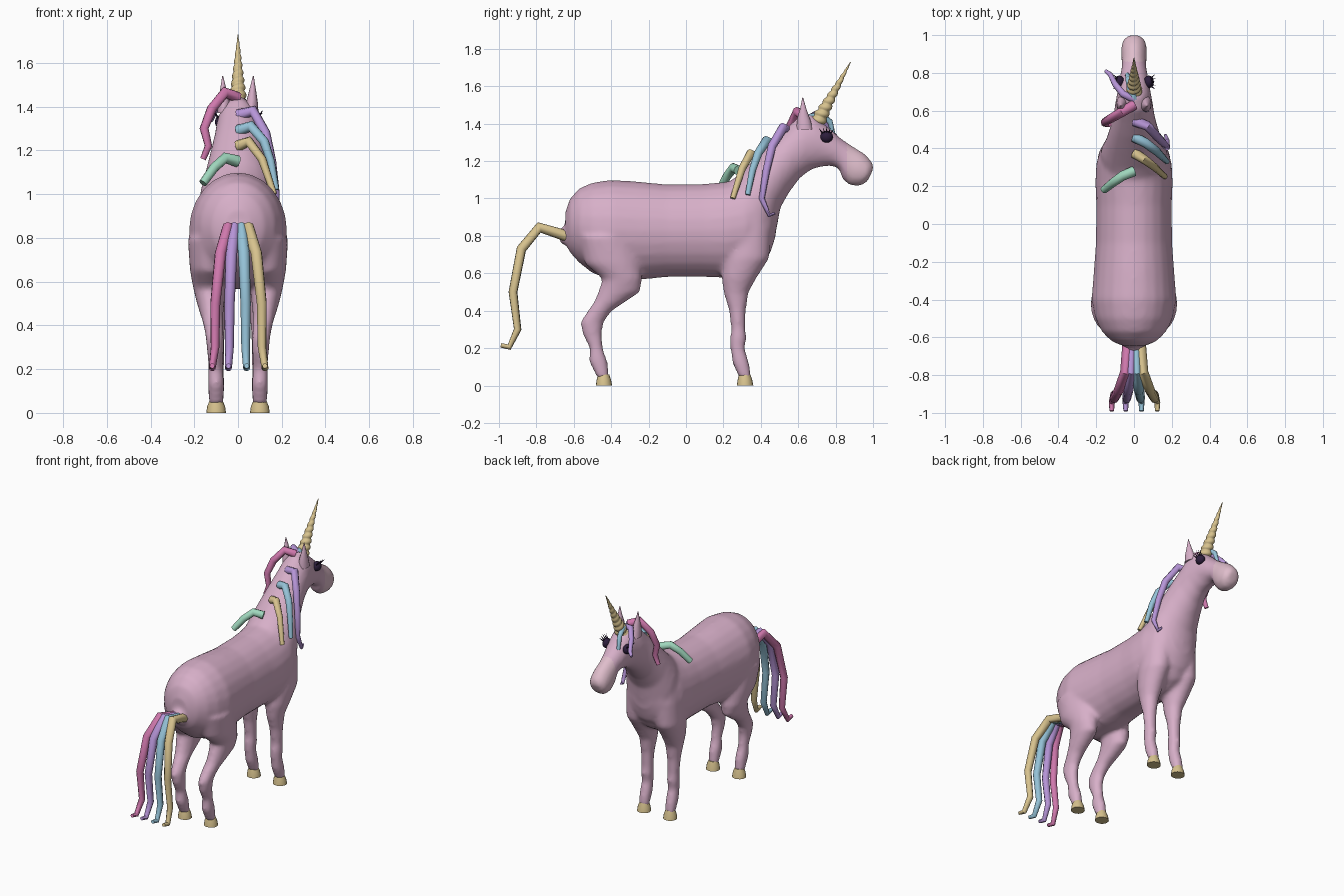
import bpy, bmesh, math
from mathutils import Vector

if "Cube" in bpy.data.objects:
    bpy.data.objects.remove(bpy.data.objects["Cube"])

COLORS = {
    "coat_pink": (.68, .43, .58), "muzzle_pink": (.74, .51, .60),
    "horn_gold": (.68, .54, .27), "hair_magenta": (.63, .19, .42),
    "hair_purple": (.47, .30, .68), "hair_blue": (.30, .54, .68),
    "hair_green": (.35, .68, .51), "eye_dark": (.026, .013, .045),
}
MATS = {}
for name, c in COLORS.items():
    MATS[name] = bpy.data.materials.new(name)
    MATS[name].diffuse_color = (*c, 1)


def add_object(name, bm, mat, angle=40):
    """Turn a bmesh into a smooth-shaded object."""
    bmesh.ops.recalc_face_normals(bm, faces=bm.faces)
    me = bpy.data.meshes.new(name)
    bm.to_mesh(me)
    bm.free()
    ob = bpy.data.objects.new(name, me)
    bpy.context.collection.objects.link(ob)
    me.materials.append(MATS[mat])
    bpy.ops.object.select_all(action='DESELECT')
    ob.select_set(True)
    bpy.context.view_layer.objects.active = ob
    bpy.ops.object.shade_smooth_by_angle(angle=math.radians(angle))
    return ob


def skin(bm, rings):
    """Bridge rings of points into a closed tube."""
    vs = [[bm.verts.new(p) for p in r] for r in rings]
    n = len(vs[0])
    for a, b in zip(vs, vs[1:]):
        for i in range(n):
            bm.faces.new((a[i], a[(i + 1) % n], b[(i + 1) % n], b[i]))
    bm.faces.new(vs[0][::-1])
    bm.faces.new(vs[-1])


def loft(bm, sections, x=0, n=24):
    """Each section: (y, z) of one edge, (y, z) of the opposite edge, half width, x offset."""
    rings = []
    for y0, z0, y1, z1, rx, dx in sections:
        a, b = Vector((x + dx, y0, z0)), Vector((x + dx, y1, z1))
        c, h, s = (a + b) / 2, (a - b) / 2, Vector((rx, 0, 0))
        rings.append([c + h * math.cos(t) + s * math.sin(t)
                      for t in (2 * math.pi * i / n for i in range(n))])
    skin(bm, rings)


def cone_mesh(bm, base, tip, r, n=8):
    base, tip = Vector(base), Vector(tip)
    q = (tip - base).to_track_quat('Z', 'Y')
    ring = lambda c, k: [c + q @ Vector((k * math.cos(t), k * math.sin(t), 0))
                         for t in (2 * math.pi * i / n for i in range(n))]
    skin(bm, [ring(base, r), ring(tip, r * .06)])


# Body: torso, neck with head, and legs fused into one skin
bm = bmesh.new()
torso = [(-.645, .93, .76, .06), (-.62, 1.0, .71, .12), (-.57, 1.055, .655, .17),
         (-.5, 1.085, .60, .205), (-.4, 1.1, .565, .225), (-.25, 1.09, .565, .213),
         (-.1, 1.075, .58, .202), (.1, 1.078, .58, .2), (.22, 1.09, .575, .205),
         (.32, 1.12, .585, .2), (.4, 1.12, .63, .175), (.455, 1.05, .72, .13),
         (.48, .97, .8, .07)]
loft(bm, [(y, zt, y, zb, w, 0) for y, zt, zb, w in torso])
neck_head = [(.22, 1.08, .45, .70, .185), (.29, 1.135, .485, .84, .175),
             (.37, 1.215, .505, .95, .15), (.46, 1.305, .55, 1.03, .128),
             (.53, 1.37, .61, 1.11, .11), (.60, 1.435, .67, 1.155, .1),
             (.67, 1.45, .73, 1.17, .088), (.75, 1.39, .775, 1.175, .078),
             (.83, 1.32, .82, 1.16, .066), (.89, 1.28, .835, 1.105, .066),
             (.955, 1.24, .875, 1.07, .07), (.992, 1.20, .93, 1.065, .063),
             (1.005, 1.165, .97, 1.09, .04)]
loft(bm, [(*s, 0) for s in neck_head])
loft(bm, [(-.6, .87, -.6, .74, .06, 0), (-.675, .84, -.675, .76, .04, 0)])
# Leg sections: height, back y, front y, half width, x offset
hind_leg = [(.80, -.58, -.28, .11, .12), (.65, -.54, -.24, .095, .125),
            (.57, -.445, -.235, .075, .13), (.5, -.47, -.245, .063, .125),
            (.45, -.49, -.32, .053, .12), (.4, -.525, -.395, .046, .112),
            (.34, -.565, -.44, .041, .106), (.28, -.555, -.45, .038, .103),
            (.2, -.515, -.445, .034, .103), (.13, -.52, -.42, .038, .1),
            (.04, -.475, -.41, .034, .1)]
fore_leg = [(.85, .22, .46, .1, .09), (.68, .2, .445, .085, .11),
            (.58, .19, .38, .072, .105), (.5, .2, .335, .055, .1),
            (.4, .23, .32, .043, .1), (.3, .242, .318, .039, .1),
            (.25, .235, .325, .04, .1), (.2, .237, .313, .036, .1),
            (.12, .248, .338, .039, .1), (.04, .285, .35, .034, .1)]
for side in (-1, 1):
    for leg in (hind_leg, fore_leg):
        loft(bm, [(y0, z, y1, z, w, side * dx) for z, y0, y1, w, dx in leg])
raw = add_object("body_raw", bm, "coat_pink")
remesh = raw.modifiers.new("fuse", 'REMESH')
remesh.mode = 'VOXEL'
remesh.voxel_size = .014
smooth = raw.modifiers.new("soften", 'SMOOTH')
smooth.factor, smooth.iterations = .5, 7
bpy.context.view_layer.update()
fused = bpy.data.meshes.new_from_object(raw.evaluated_get(bpy.context.evaluated_depsgraph_get()))
bm = bmesh.new()
bm.from_mesh(fused)
bpy.data.objects.remove(raw)
body = add_object("body", bm, "coat_pink", 180)
body.data.materials.clear()
body.data.materials.append(MATS["coat_pink"])
body.data.materials.append(MATS["muzzle_pink"])
for p in body.data.polygons:            # paler muzzle
    p.material_index = int(p.center.y > .86)

# Hooves
for side, tag in ((-1, "left"), (1, "right")):
    for part, y0, y1 in (("hind", -.482, -.395), ("fore", .272, .36)):
        bm = bmesh.new()
        loft(bm, [(y0, 0, y1, 0, .045, 0), (y0 + .004, .03, y1 - .006, .03, .041, 0),
                  (y0 + .012, .06, y1 - .016, .06, .028, 0)], side * .1, 16)
        add_object(f"{part}_hoof_{tag}", bm, "horn_gold")

    # Ears
    bm = bmesh.new()
    loft(bm, [(.59, 1.37, .68, 1.37, .032, .062), (.595, 1.43, .665, 1.42, .026, .064),
              (.61, 1.48, .645, 1.475, .015, .067),
              (.622, 1.54, .626, 1.54, .002, .07)] if side > 0 else
             [(.59, 1.37, .68, 1.37, .032, -.062), (.595, 1.43, .665, 1.42, .026, -.064),
              (.61, 1.48, .645, 1.475, .015, -.067),
              (.622, 1.54, .626, 1.54, .002, -.07)], 0, 12)
    add_object(f"ear_{tag}", bm, "coat_pink")

    # Eyes with lashes
    bm = bmesh.new()
    bmesh.ops.create_uvsphere(bm, u_segments=20, v_segments=12, radius=.032)
    bmesh.ops.scale(bm, vec=(.85, 1.05, 1), verts=bm.verts)
    bmesh.ops.translate(bm, vec=(side * .078, .752, 1.33), verts=bm.verts)
    for k in range(-2, 3):
        cone_mesh(bm, (side * .09, .752 + k * .011, 1.35),
                  (side * .113, .752 + k * .02, 1.385 - abs(k) * .006), .005, 6)
    add_object(f"eye_{tag}", bm, "eye_dark")

# Spiral horn
base, tip = Vector((0, .69, 1.385)), Vector((0, .88, 1.73))
q = (tip - base).to_track_quat('Z', 'Y')
rings = []
for i in range(73):
    t = i / 72
    ring = []
    for k in range(20):
        a = 2 * math.pi * k / 20
        ridge = abs(math.sin(math.pi * 10 * t - a / 2))
        r = (.042 * (1 - t) + .0015) * (.82 + .28 * ridge)
        ring.append(base.lerp(tip, t) + q @ Vector((r * math.cos(a), r * math.sin(a), 0)))
    rings.append(ring)
bm = bmesh.new()
skin(bm, rings)
add_object("horn", bm, "horn_gold", 60)


def strand(name, mat, pts, r0=.027, r1=.014):
    """Tapered tube through the points."""
    cu = bpy.data.curves.new(name, 'CURVE')
    cu.dimensions = '3D'
    cu.bevel_depth, cu.bevel_resolution, cu.use_fill_caps = 1, 2, True
    sp = cu.splines.new('POLY')
    sp.points.add(len(pts) - 1)
    for i, (p, co) in enumerate(zip(sp.points, pts)):
        p.co = (*co, 1)
        p.radius = r0 + (r1 - r0) * (i / (len(pts) - 1)) ** 1.5
    tmp = bpy.data.objects.new(name + "_path", cu)
    bpy.context.collection.objects.link(tmp)
    bpy.context.view_layer.update()
    me = bpy.data.meshes.new_from_object(tmp.evaluated_get(bpy.context.evaluated_depsgraph_get()))
    bm = bmesh.new()
    bm.from_mesh(me)
    bpy.data.objects.remove(tmp)
    add_object(name, bm, mat, 50)


# Mane and forelock
strand("mane_magenta", "hair_magenta", [(0, .63, 1.44), (-.06, .595, 1.465), (-.12, .56, 1.39),
       (-.155, .54, 1.30), (-.135, .53, 1.22), (-.16, .53, 1.16)])
strand("mane_purple", "hair_purple", [(0, .545, 1.36), (.07, .52, 1.38), (.125, .46, 1.28),
       (.155, .43, 1.15), (.175, .405, 1.0), (.175, .445, .91), (.165, .475, .92)], r1=.007)
strand("mane_blue", "hair_blue", [(0, .46, 1.29), (.06, .43, 1.31), (.12, .385, 1.24),
       (.15, .355, 1.15), (.175, .33, 1.02)])
strand("mane_gold", "horn_gold", [(0, .375, 1.22), (.05, .345, 1.24), (.11, .30, 1.16),
       (.165, .25, 1.0)])
strand("mane_green", "hair_green", [(0, .28, 1.15), (-.06, .255, 1.165), (-.11, .22, 1.12),
       (-.16, .18, 1.05)], r1=.02)
strand("forelock_blue", "hair_blue", [(0, .66, 1.43), (-.02, .72, 1.45), (-.03, .77, 1.41),
       (-.035, .79, 1.33)], .02, .012)
strand("forelock_purple", "hair_purple", [(0, .66, 1.43), (-.06, .69, 1.45), (-.1, .74, 1.4),
       (-.125, .79, 1.34), (-.15, .81, 1.32)], .02, .01)

# Tail strands fan out from the rump
tail_path = [(-.64, .80, .3), (-.785, .845, .42), (-.88, .73, .75), (-.925, .5, .97),
             (-.9, .3, .98), (-.945, .205, 1.1), (-.99, .215, 1.1)]
for tag, mat, s in (("magenta", "hair_magenta", -.107), ("purple", "hair_purple", -.04),
                    ("blue", "hair_blue", .036), ("gold", "horn_gold", .112)):
    strand(f"tail_{tag}", mat, [(s * f, y, z) for y, z, f in tail_path], .03, .012)

for m in bpy.data.materials:
    if m.users and not m.is_grease_pencil:
        m.use_nodes = True
        m.node_tree.nodes["Principled BSDF"].inputs["Base Color"].default_value = m.diffuse_color
